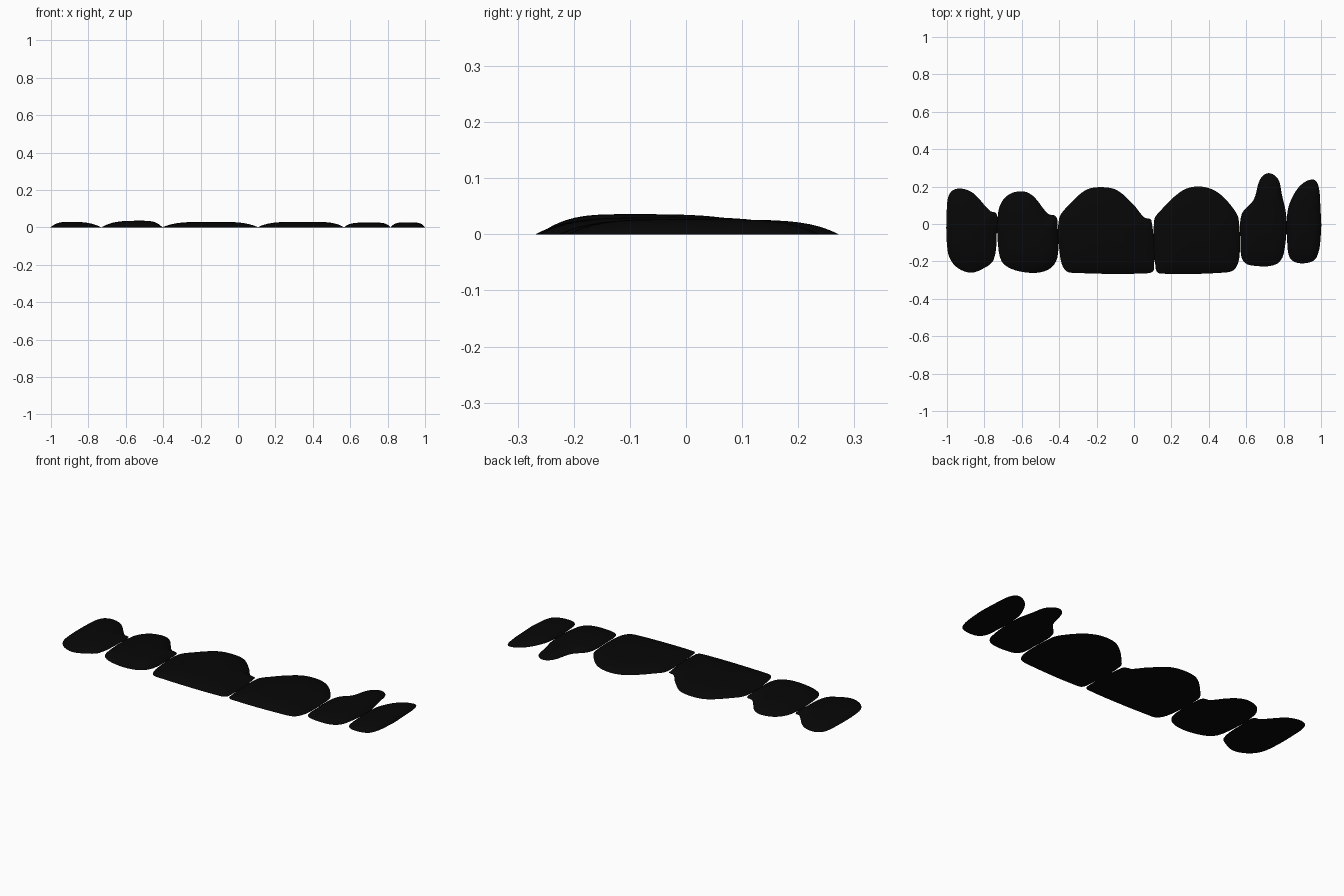
import bpy
import bmesh
import math
from mathutils import Vector

cube = bpy.data.objects.get("Cube")
if cube:
    bpy.data.objects.remove(cube, do_unlink=True)

# One matte black for every shell
black = bpy.data.materials.new("matte black")
black.use_nodes = True
colour = (0.002, 0.002, 0.002, 1)
black.diffuse_color = colour
bsdf = black.node_tree.nodes["Principled BSDF"]
bsdf.inputs["Base Color"].default_value = colour
bsdf.inputs["Roughness"].default_value = 0.6

SEGMENT_STEPS = 6
RINGS = 12


def smooth_outline(points):
    """Closed centripetal-style curve through points given in hundredths."""
    pts = [Vector(p) / 100 for p in points]
    count = len(pts)
    outline = []
    for i in range(count):
        a, b, c, d = (pts[(i + k) % count] for k in (-1, 0, 1, 2))
        # Tangents are scaled to the segment so short spans do not overshoot
        length = (c - b).length
        start = (c - a).normalized() * length
        end = (d - b).normalized() * length
        for step in range(SEGMENT_STEPS):
            t = step / SEGMENT_STEPS
            ease = t * t * (3 - 2 * t)
            outline.append(b.lerp(c, ease) + start * t * (1 - t) ** 2
                           - end * t * t * (1 - t))
    return outline


def tooth_shell(name, points, apex, height, fullness):
    """Flat-backed dome: outline rings shrink towards the apex as they rise."""
    outline = smooth_outline(points)
    centre = Vector(apex) / 100
    bm = bmesh.new()
    rings = []
    for r in range(RINGS):
        scale = math.cos(math.pi / 2 * r / RINGS)
        z = height * (1 - scale ** fullness)
        ring = []
        for p in outline:
            q = centre.lerp(p, scale)
            ring.append(bm.verts.new((q.x, q.y, z)))
        rings.append(ring)
    count = len(outline)
    for low, high in zip(rings, rings[1:]):
        for i in range(count):
            j = (i + 1) % count
            bm.faces.new((low[i], low[j], high[j], high[i]))
    top = bm.verts.new((centre.x, centre.y, height))
    for i in range(count):
        bm.faces.new((rings[-1][i], rings[-1][(i + 1) % count], top))
    bm.faces.new(rings[0])
    bmesh.ops.recalc_face_normals(bm, faces=bm.faces)
    mesh = bpy.data.meshes.new(name)
    bm.to_mesh(mesh)
    bm.free()
    mesh.materials.append(black)
    obj = bpy.data.objects.new(name, mesh)
    bpy.context.collection.objects.link(obj)
    bpy.ops.object.select_all(action="DESELECT")
    obj.select_set(True)
    bpy.context.view_layer.objects.active = obj
    bpy.ops.object.shade_smooth_by_angle(angle=math.radians(40))


# Right-hand teeth, outer to inner
tooth_shell("right_canine",
            [(-100, 10), (-98, 17), (-93, 19), (-86, 16.5), (-77, 7),
             (-73.5, 5.5), (-73.3, -3), (-75, -19), (-81, -24), (-88, -26),
             (-96, -22), (-99.7, -14)], (-90, -6), 0.03, 3)
tooth_shell("right_lateral_incisor",
            [(-72.5, 7), (-68, 15), (-60, 17.5), (-54, 15), (-46, 5.5),
             (-41.7, 4), (-40.8, -2), (-41, -18), (-46, -24.5), (-57, -26),
             (-69, -22), (-72.4, -14)], (-52, -10), 0.036, 3.5)
tooth_shell("right_central_incisor",
            [(-40, 3), (-35, 10), (-26, 18), (-18, 19.7), (-9, 18),
             (0, 10), (5.5, 3.5), (9.3, 2), (10.7, -24), (8, -26.3),
             (-30, -26.2), (-37, -24.5), (-40, -13)], (-14, -4), 0.03, 4)

# Left-hand teeth, inner to outer
tooth_shell("left_central_incisor",
            [(10.8, 2), (15, 8), (22, 15), (29, 19.3), (38, 19.7), (46, 16),
             (54, 7), (56, 2), (56.5, -16), (54, -24), (48, -26),
             (14, -26.5), (11.6, -24)], (36, -3), 0.03, 4.5)
tooth_shell("left_lateral_incisor",
            [(57.5, 5), (64, 13), (67.5, 24), (72, 27.2), (77, 24), (79, 16),
             (81.5, 3), (80, -16), (76, -21.5), (66, -22.5), (58.5, -20),
             (57, -10)], (71, 3), 0.026, 5)
tooth_shell("left_canine",
            [(82, 6), (85, 15), (90, 21.5), (96, 23.7), (98.7, 20),
             (99.7, 8), (100, -4), (97.5, -18), (91, -21), (84, -19),
             (82, -11)], (91, 1), 0.027, 4.5)
